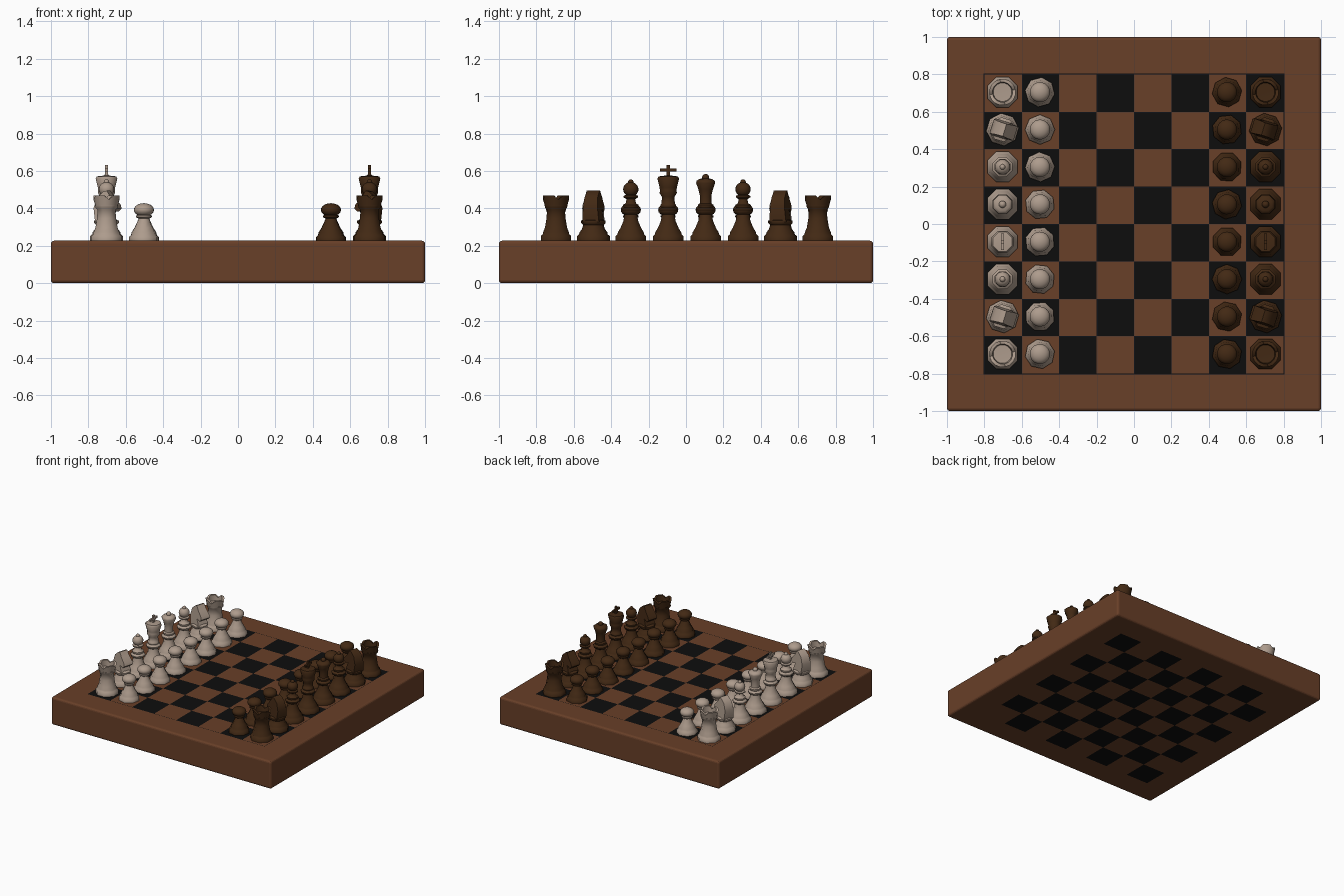
import bpy, bmesh, math, random
from mathutils import Matrix, Vector

if "Cube" in bpy.data.objects:
    bpy.data.objects.remove(bpy.data.objects["Cube"])

random.seed(3)
TOP = 0.227          # height of the playing surface


def material(name, rgb):
    m = bpy.data.materials.new(name)
    m.diffuse_color = (*rgb, 1)
    m.use_nodes = True
    m.node_tree.nodes["Principled BSDF"].inputs["Base Color"].default_value = m.diffuse_color
    return m


WOOD = material("board brown", (0.14, 0.05, 0.021))
BLACK = material("square black", (0.004, 0.004, 0.004))
PALE = material("pale wood", (0.42, 0.33, 0.265))
DARK = material("dark wood", (0.055, 0.022, 0.007))


def place(name, mesh, loc=(0, 0, 0), rot=0.0):
    ob = bpy.data.objects.new(name, mesh)
    ob.location, ob.rotation_euler.z = loc, rot
    bpy.context.collection.objects.link(ob)
    return ob


# ---- board: gridded top and bottom so squares are faces ----
def build_board():
    bm = bmesh.new()
    cuts = [-1, -0.804] + [-0.8 + 0.2 * i for i in range(9)] + [0.804, 1]
    n = len(cuts)
    grids = [[[bm.verts.new((x, y, z)) for y in cuts] for x in cuts] for z in (0, TOP)]
    for g in grids:
        for i in range(n - 1):
            for j in range(n - 1):
                f = bm.faces.new((g[i][j], g[i + 1][j], g[i + 1][j + 1], g[i][j + 1]))
                lo, hi = min(i, j), max(i, j)
                square = lo >= 2 and hi <= n - 4 and (i + j) % 2 == 0
                line = g is grids[1] and lo >= 1 and hi <= n - 3 and (lo == 1 or hi == n - 3)
                f.material_index = int(square or line)
    b, t = grids
    for k in range(n - 1):
        for a in (0, n - 1):
            bm.faces.new((b[k][a], b[k + 1][a], t[k + 1][a], t[k][a]))
            bm.faces.new((b[a][k], b[a][k + 1], t[a][k + 1], t[a][k]))
    bmesh.ops.recalc_face_normals(bm, faces=bm.faces)
    me = bpy.data.meshes.new("board")
    bm.to_mesh(me)
    bm.free()
    me.materials.append(WOOD)
    me.materials.append(BLACK)
    ob = place("board", me)
    bev = ob.modifiers.new("rounded_rim", "BEVEL")
    bev.width, bev.segments, bev.limit_method = 0.016, 3, "ANGLE"


# ---- helpers for turned pieces ----
def lathe(bm, profile, segs=8, notch=None):
    rings = []
    for k, (r, z) in enumerate(profile):
        if r == 0:
            rings.append([bm.verts.new((0, 0, z))] * segs)
            continue
        ring = []
        for s in range(segs):
            a = 2 * math.pi * (s + 0.5) / segs
            drop = 0.022 if notch and k in notch and s % 4 == 0 else 0
            ring.append(bm.verts.new((r * math.cos(a), r * math.sin(a), z - drop)))
        rings.append(ring)
    for p, q in zip(rings, rings[1:]):
        for s in range(segs):
            t = (s + 1) % segs
            corners = list(dict.fromkeys((p[s], p[t], q[t], q[s])))
            bm.faces.new(corners)


def box(bm, size, z):
    bmesh.ops.create_cube(bm, size=1, matrix=Matrix.Translation((0, 0, z)) @ Matrix.Diagonal((*size, 1)))


def ball(bm, r, z, squash=1.0):
    bmesh.ops.create_uvsphere(bm, u_segments=16, v_segments=10, radius=r,
                              matrix=Matrix.Translation((0, 0, z)) @ Matrix.Diagonal((1, 1, squash, 1)))


FOOT = [(0, 0), (0.088, 0), (0.088, 0.025), (0.077, 0.034), (0.075, 0.045)]
STEM = FOOT + [(0.06, 0.068), (0.043, 0.105), (0.036, 0.14), (0.055, 0.152),
               (0.057, 0.164), (0.04, 0.176), (0.045, 0.184), (0.045, 0.192)]


def pawn(bm):
    lathe(bm, [(0, 0), (0.08, 0), (0.08, 0.02), (0.069, 0.03), (0.066, 0.045), (0.05, 0.07),
               (0.034, 0.105), (0.029, 0.118), (0.042, 0.126), (0.042, 0.134), (0.026, 0.142), (0, 0.142)])
    ball(bm, 0.054, 0.165, 0.66)


def rook(bm):
    lathe(bm, FOOT + [(0.064, 0.07), (0.055, 0.12), (0.052, 0.165), (0.064, 0.178), (0.066, 0.19), (0, 0.19)])
    lathe(bm, [(0.06, 0.185), (0.071, 0.242), (0.054, 0.242), (0.05, 0.195), (0, 0.193)], 16, (1, 2))


def knight(bm):
    lathe(bm, FOOT + [(0.062, 0.062), (0.055, 0.085), (0.066, 0.095), (0.066, 0.107), (0.045, 0.116), (0, 0.116)])
    # horse head: side outline extruded, thinner towards the top
    outline = [(-0.05, 0.1), (0.045, 0.1), (0.035, 0.135), (0.02, 0.168), (0.055, 0.155), (0.073, 0.172),
               (0.066, 0.195), (0.035, 0.23), (0.012, 0.268), (-0.008, 0.262), (-0.042, 0.232), (-0.06, 0.175)]
    sides = []
    for sgn in (-1, 1):
        sides.append([bm.verts.new((x, sgn * (0.046 - 0.07 * (z - 0.1)), z)) for x, z in outline])
        bm.faces.new(sides[-1])
    for k in range(len(outline)):
        m = (k + 1) % len(outline)
        bm.faces.new((sides[0][k], sides[0][m], sides[1][m], sides[1][k]))


def bishop(bm):
    lathe(bm, STEM + [(0.03, 0.2), (0.025, 0.222), (0.042, 0.232), (0.042, 0.24), (0.026, 0.246), (0, 0.246)])
    ball(bm, 0.041, 0.275, 0.95)
    ball(bm, 0.015, 0.313)


def queen(bm):
    lathe(bm, STEM + [(0.034, 0.2), (0.033, 0.24), (0.042, 0.275), (0.055, 0.308), (0.053, 0.32),
                      (0.038, 0.33), (0, 0.336)])
    ball(bm, 0.019, 0.338)


def king(bm):
    lathe(bm, STEM + [(0.038, 0.2), (0.037, 0.235), (0.05, 0.255), (0.048, 0.268), (0.05, 0.285),
                      (0.063, 0.332), (0.056, 0.344), (0, 0.35)])
    box(bm, (0.014, 0.02, 0.066), 0.372)
    box(bm, (0.014, 0.088, 0.016), 0.377)


def build_mesh(name, builder, mat):
    bm = bmesh.new()
    builder(bm)
    bmesh.ops.recalc_face_normals(bm, faces=bm.faces)
    me = bpy.data.meshes.new(name)
    bm.to_mesh(me)
    bm.free()
    me.materials.append(mat)
    me.shade_smooth()
    me.set_sharp_from_angle(angle=math.radians(50))
    return me


# ---- set out both sides ----
build_board()
BACK_ROW = ["rook", "knight", "bishop", "king", "queen", "bishop", "knight", "rook"]
BUILDERS = dict(pawn=pawn, rook=rook, knight=knight, bishop=bishop, queen=queen, king=king)
for side, sgn, mat in (("pale", -1, PALE), ("dark", 1, DARK)):
    meshes = {k: build_mesh(f"{side}_{k}", b, mat) for k, b in BUILDERS.items()}
    for i, kind in enumerate(BACK_ROW):
        y = -0.7 + 0.2 * i
        turn = math.pi if sgn > 0 else 0
        if kind == "knight":
            turn -= math.radians(17)
        place(f"{side}_{kind}_{i + 1}", meshes[kind], (sgn * 0.703, y + 0.005, TOP), turn)
        place(f"{side}_pawn_{i + 1}", meshes["pawn"], (sgn * 0.5 - 0.003, y + 0.005, TOP), random.uniform(-0.4, 0.4))
